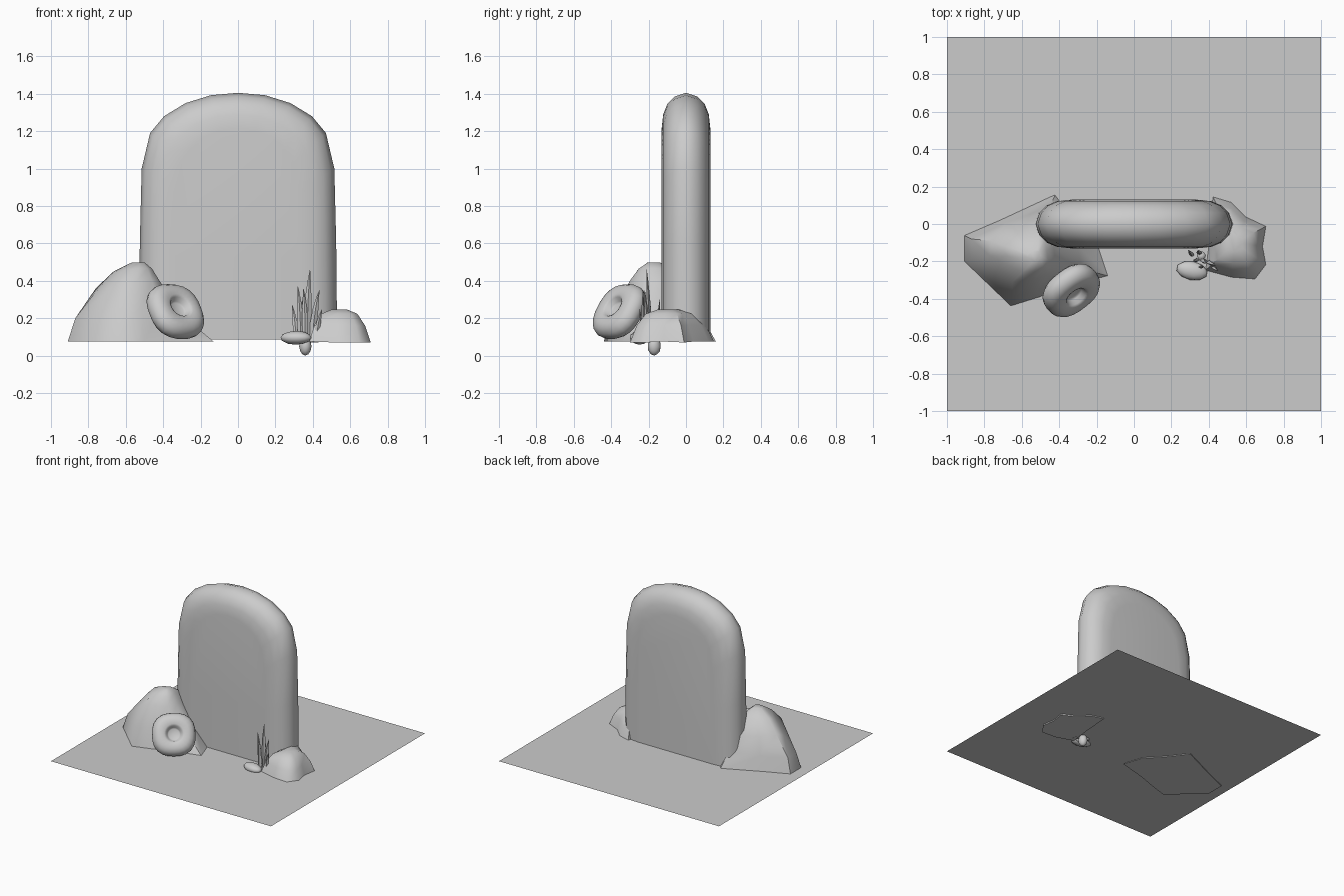
import bpy, bmesh, math
from mathutils import Vector, Matrix

if "Cube" in bpy.data.objects:
    bpy.data.objects.remove(bpy.data.objects["Cube"])

GROUND = 0.085


def build(name, verts, faces, angle=60):
    me = bpy.data.meshes.new(name)
    me.from_pydata([tuple(v) for v in verts], [], faces)
    bm = bmesh.new()
    bm.from_mesh(me)
    bmesh.ops.recalc_face_normals(bm, faces=bm.faces)
    bm.to_mesh(me)
    bm.free()
    ob = bpy.data.objects.new(name, me)
    bpy.context.collection.objects.link(ob)
    bpy.ops.object.select_all(action='DESELECT')
    ob.select_set(True)
    bpy.context.view_layer.objects.active = ob
    bpy.ops.object.shade_smooth_by_angle(angle=math.radians(angle))
    return ob


def loft(name, rings, angle=60):
    """Skin equal-length closed rings and cap both ends."""
    n = len(rings[0])
    verts = [v for r in rings for v in r]
    faces = [(k * n + i, k * n + (i + 1) % n, (k + 1) * n + (i + 1) % n, (k + 1) * n + i)
             for k in range(len(rings) - 1) for i in range(n)]
    faces += [tuple(range(n)), tuple(range(len(verts) - n, len(verts)))]
    return build(name, verts, faces, angle)


def toward(ring, peak, t, lift):
    """Shrink a ring toward a peak; lift controls how quickly it rises."""
    p = Vector(peak)
    out = []
    for v in ring:
        q = Vector(v).lerp(p, t)
        q.z = v[2] + (p.z - v[2]) * lift
        out.append(q)
    return out


# Ground sheet
bpy.ops.mesh.primitive_plane_add(size=2, location=(0, 0, GROUND))
bpy.context.object.name = "ground_sheet"

# Upright slab: mirrored outline, inset toward front and back faces
half = [(0.53, GROUND), (0.525, 0.6), (0.515, 1.0), (0.47, 1.19),
        (0.395, 1.28), (0.28, 1.35), (0.145, 1.392)]
outline = half + [(0, 1.405)] + [(-x, z) for x, z in reversed(half)]
layers = [(0.13, 0.19), (0.122, 0.115), (0.1, 0.06), (0.06, 0.02)]
layers = [(-y, d) for y, d in layers] + [(0, 0)] + layers[::-1]
rings = [[(x * (0.53 - d) / 0.53, y, z - d * (z - GROUND) / 1.32) for x, z in outline]
         for y, d in layers]
loft("upright_slab", rings)

# Large boulder on the left
base = [(-.91, -.06), (-.91, -.2), (-.66, -.44), (-.5, -.39), (-.36, -.34),
        (-.13, -.28), (-.18, -.13), (-.3, 0), (-.42, .16), (-.7, .03)]
mid = [(-.87, -.08, .2), (-.87, -.19, .2), (-.65, -.39, .23), (-.52, -.36, .25), (-.42, -.3, .25),
       (-.28, -.24, .2), (-.3, -.12, .2), (-.35, 0, .2), (-.45, .09, .2), (-.68, .01, .2)]
upper = [(-.76, -.09, .36), (-.77, -.17, .33), (-.65, -.31, .38), (-.54, -.3, .4), (-.46, -.27, .4),
         (-.42, -.2, .4), (-.43, -.12, .4), (-.45, -.02, .38), (-.5, .04, .33), (-.65, -.02, .34)]
peak = (-.52, -.18, .5)
loft("large_boulder", [[(x, y, .075) for x, y in base], mid, upper,
                       toward(upper, peak, .4, .65), toward(upper, peak, .8, .98)])

# Small boulder on the right
base = [(.38, -.25, .075), (.52, -.29, .07), (.65, -.3, .07), (.71, -.22, .07), (.69, -.12, .075),
        (.71, -.01, .07), (.6, .04, .075), (.52, .12, .075), (.42, .15, .075), (.4, -.1, .075)]
peak = (.54, -.1, .25)
loft("small_boulder", [base, toward(base, peak, .18, .5), toward(base, peak, .42, .85),
                       toward(base, peak, .75, .98)])

# Round disc leaning on the boulder, with a recessed hub
profile = [(.001, -.06), (.1, -.06), (.135, -.05), (.158, -.025), (.163, 0), (.158, .025),
           (.138, .05), (.11, .06), (.075, .06), (.06, .052), (.05, .025), (.04, .018), (.001, .018)]
n = Vector((.5, -.65, .52)).normalized()
side = Vector((0, 0, 1)).cross(n).normalized()
up = n.cross(side)
centre = Vector((-.335, -.355, .235))
rings = []
for r, h in profile:
    ring = []
    for i in range(24):
        a = 2 * math.pi * i / 24
        c, s = math.cos(a), math.sin(a)
        k = (abs(c) ** 2.5 + abs(s) ** 2.5) ** (-1 / 2.5) if r > .09 else 1
        ring.append(centre + side * (r * k * c) + up * (r * k * s) + n * h)
    rings.append(ring)
loft("leaning_disc", rings, 70)


# Pebbles by the grass
def pebble(name, loc, size, turn):
    bpy.ops.mesh.primitive_ico_sphere_add(subdivisions=2, radius=1, location=loc,
                                          rotation=(0, 0, turn))
    ob = bpy.context.object
    ob.name = name
    ob.scale = size
    bpy.ops.object.shade_smooth_by_angle(angle=math.radians(60))


pebble("flat_pebble", (.31, -.25, .095), (.085, .05, .037), -.2)
pebble("buried_root", (.36, -.17, .05), (.033, .036, .05), .3)

# Grass blades: base, tip and width
blades = [((.37, -.19), (.385, -.21, .46), .021), ((.335, -.19), (.32, -.2, .37), .018),
          ((.40, -.2), (.435, -.22, .35), .02), ((.36, -.23), (.35, -.23, .36), .016),
          ((.31, -.17), (.29, -.14, .27), .014), ((.42, -.22), (.45, -.25, .25), .015),
          ((.35, -.16), (.345, -.14, .3), .015)]
for i, (b, tip, w) in enumerate(blades):
    rings = []
    start, end = Vector((b[0], b[1], .07)), Vector(tip)
    for t, k in [(0, .7), (.35, 1), (.65, .75), (.85, .4), (1, .04)]:
        p = start.lerp(end, t)
        p.x = start.x + (end.x - start.x) * t * t
        rings.append([p + Vector((w * k * math.cos(a), .6 * w * k * math.sin(a), 0))
                      for a in (0, math.pi / 2, math.pi, 1.5 * math.pi)])
    loft(f"grass_blade_{i + 1}", rings)
